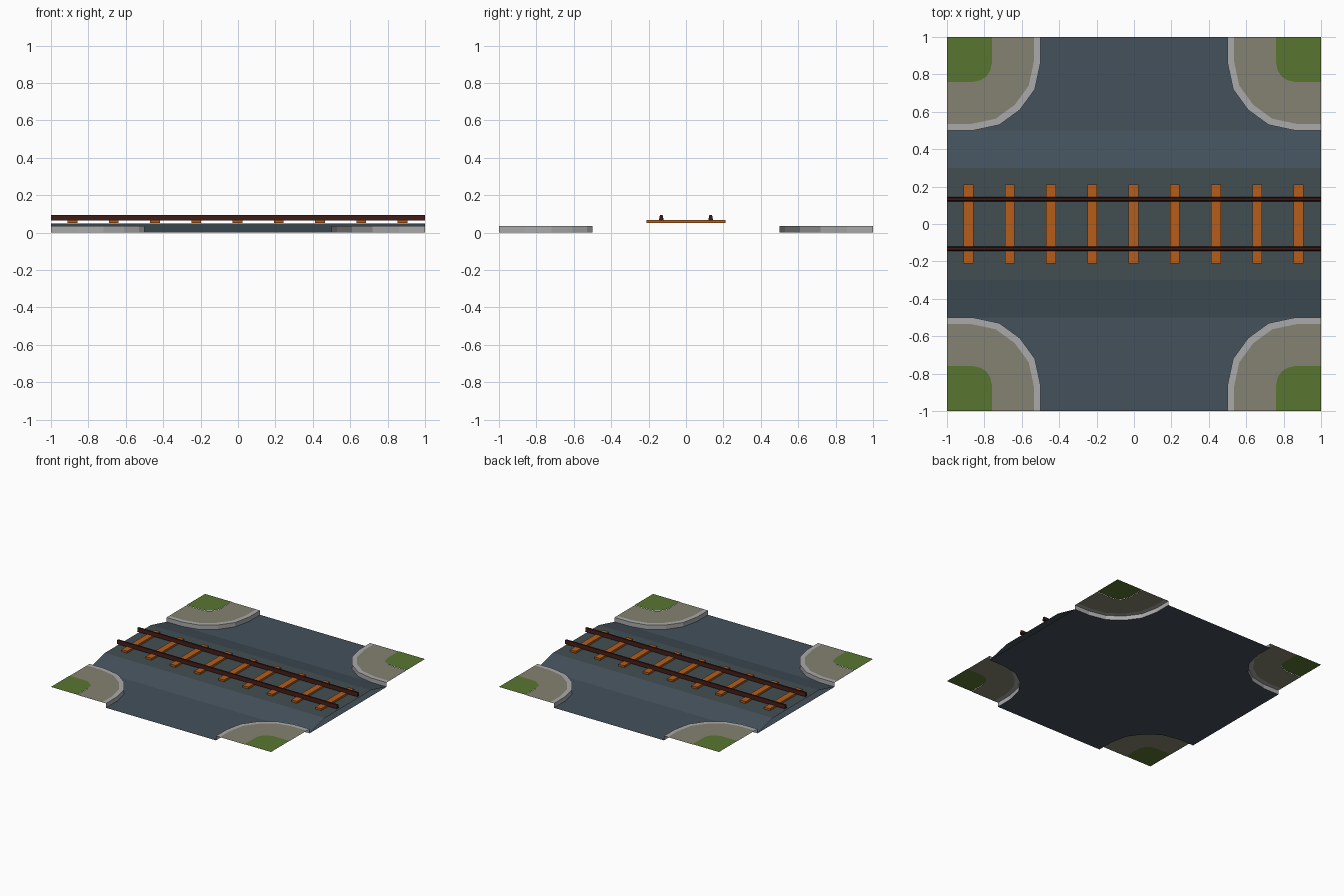
import bpy, math

if "Cube" in bpy.data.objects:
    bpy.data.objects.remove(bpy.data.objects["Cube"])


def material(name, rgb):
    m = bpy.data.materials.new(name)
    m.diffuse_color = (*rgb, 1)
    m.use_nodes = True
    m.node_tree.nodes["Principled BSDF"].inputs["Base Color"].default_value = m.diffuse_color
    return m


ASPHALT = material("asphalt", (0.058, 0.083, 0.107))
DECKING = material("decking", (0.055, 0.077, 0.085))
CONCRETE = material("concrete", (0.40, 0.40, 0.40))
PAVING = material("paving", (0.235, 0.225, 0.165))
GRASS = material("grass", (0.098, 0.180, 0.030))
WOOD = material("wood", (0.46, 0.11, 0.010))
STEEL = material("rusty_steel", (0.045, 0.010, 0.007))


def build(name, verts, faces, mat=None, mirror=(False, False)):
    me = bpy.data.meshes.new(name)
    me.from_pydata(verts, [], faces)
    if mat:
        me.materials.append(mat)
    ob = bpy.data.objects.new(name, me)
    bpy.context.collection.objects.link(ob)
    if any(mirror):
        mod = ob.modifiers.new("mirror", 'MIRROR')
        mod.use_axis = (mirror[0], mirror[1], False)
        mod.merge_threshold = 0.0005
    return ob


def strip(name, rows, mat=None):
    """Quads between successive rows of points, mirrored to all four corners."""
    n = len(rows[0])
    faces = [(r*n + i, (r+1)*n + i, (r+1)*n + i+1, r*n + i+1)
             for r in range(len(rows) - 1) for i in range(n - 1)]
    return build(name, [p for row in rows for p in row], faces, mat, (True, True))


# Corner outline, shared by road, curb and pavement
CURVE = [(1, .5), (.86, .5), (.72, .53), (.61, .61), (.53, .72), (.5, .86), (.5, 1)]
TOP, DECK = 0.036, 0.05


def ring(scale, z):
    return [(1 - (1-x)*scale, 1 - (1-y)*scale, z) for x, y in CURVE]


# Flat road surface, running on below the crossing (one quarter, mirrored)
build("road", [(0, 0, 0), (1, 0, 0)] + ring(1, 0) + [(0, 1, 0)],
      [tuple(range(10))], ASPHALT, (True, True))

# Ramps up to the crossing, and the raised deck
build("ramps", [(-1, .5, 0), (-1, .3, DECK), (1, .3, DECK), (1, .5, 0)],
      [(3, 0, 1, 2)], ASPHALT, (False, True))
build("deck", [(-1, -.3, DECK), (1, -.3, DECK), (1, .3, DECK), (-1, .3, DECK)],
      [(0, 1, 2, 3)], DECKING)

# Curbs
strip("curbs", [ring(1, 0), ring(1, TOP), ring(.93, TOP)], CONCRETE)


# Pavements between curb and lawn
def lawn_edge(z):
    arc = [(.86 - .1*math.sin(a), .86 - .1*math.cos(a), z)
           for a in (i*math.pi/8 for i in range(5))]
    return [(1, .76, z)] + arc + [(.76, 1, z)]


strip("pavements", [ring(.93, TOP), lawn_edge(TOP)], PAVING)

# Lawns, a touch above the pavement
lawn = [(1, 1, TOP+.002)] + lawn_edge(TOP+.002)[::-1]
build("lawns", lawn, [tuple(range(len(lawn)))], GRASS, (True, True))


def prism(name, x0, x1, profile, mat, mirror=(False, False)):
    """Extrude a (y, z) profile along x."""
    n = len(profile)
    vs = [(x, y, z) for x in (x0, x1) for y, z in profile]
    fs = [(i, n+i, n+(i+1) % n, (i+1) % n)[::-1] for i in range(n)]
    fs += [tuple(range(n))[::-1], tuple(range(n, 2*n))]
    return build(name, vs, fs, mat, mirror)


# Sleepers
for i in range(9):
    x = -0.885 + i*0.2205
    prism(f"sleeper_{i+1}", x-.026, x+.026,
          [(-.212, .052), (.212, .052), (.212, .068), (-.212, .068)], WOOD)

# Rails with a tapered section
prism("rails", -1, 1,
      [(.119, .065), (.145, .065), (.139, .095), (.125, .095)], STEEL, (False, True))
